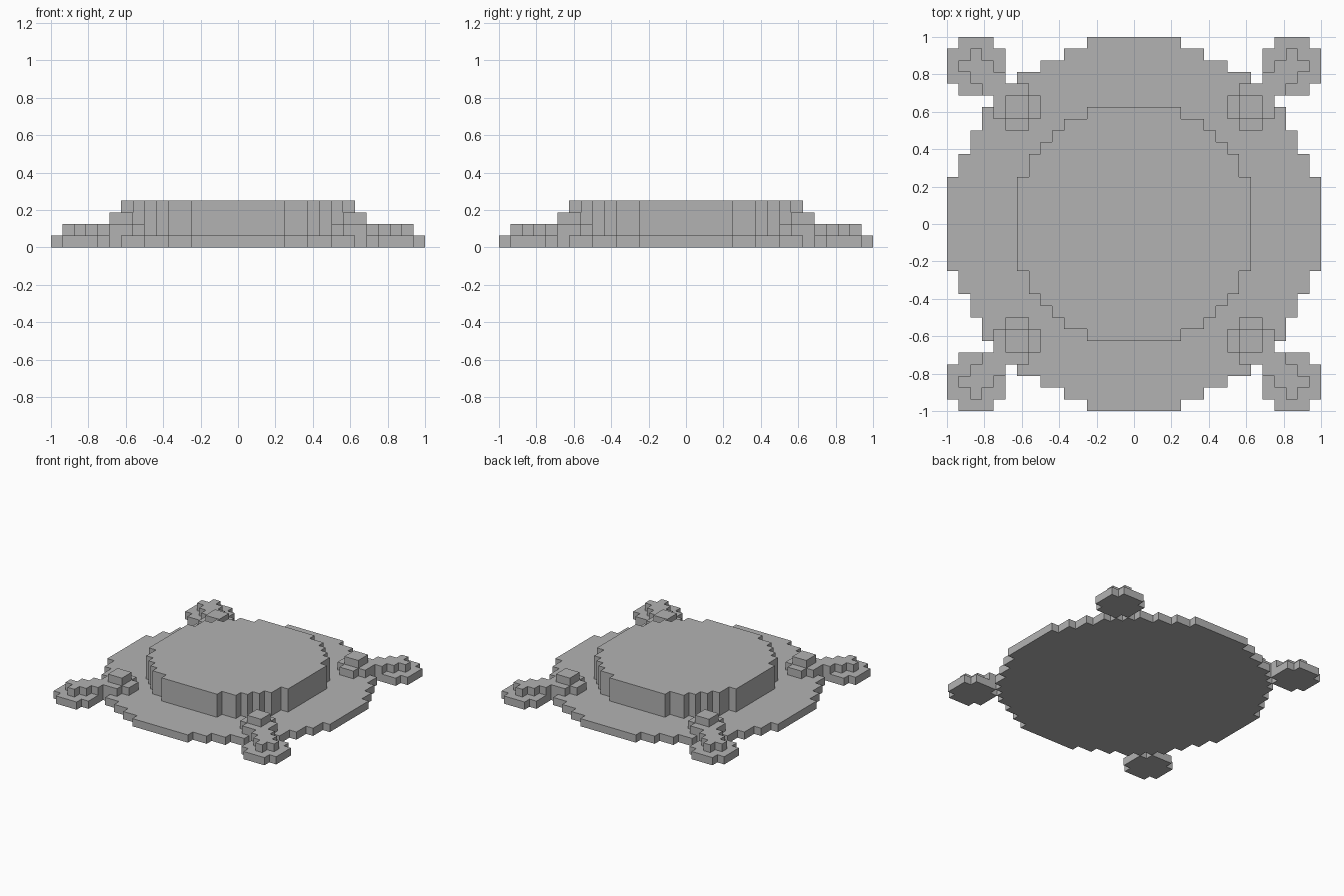
import bpy
import bmesh

U = 1 / 16  # size of one grid step

if "Cube" in bpy.data.objects:
    bpy.data.objects.remove(bpy.data.objects["Cube"], do_unlink=True)

grey = bpy.data.materials.new("plain grey")
grey.use_nodes = True
grey.diffuse_color = (0.45, 0.45, 0.45, 1)
grey.node_tree.nodes["Principled BSDF"].inputs["Base Color"].default_value = grey.diffuse_color


def stepped_round(corners, centre=0):
    """Stepped disc outline: one quarter of outer corners, turned four times."""
    quarter = [corners[0]]
    for (_, y0), (x1, y1) in zip(corners, corners[1:]):
        quarter += [(x1, y0), (x1, y1)]
    outline = []
    for _ in range(4):
        outline += quarter
        quarter = [(-y, x) for x, y in quarter]
    return [(x + centre, y + centre) for x, y in outline]


def slab(name, outline, bottom, top, sx=1, sy=1):
    """Extrude an outline upward between two grid heights."""
    bm = bmesh.new()
    face = bm.faces.new([bm.verts.new((x * sx * U, y * sy * U, bottom * U)) for x, y in outline])
    ext = bmesh.ops.extrude_face_region(bm, geom=[face], use_keep_orig=True)
    verts = [g for g in ext["geom"] if isinstance(g, bmesh.types.BMVert)]
    bmesh.ops.translate(bm, vec=(0, 0, (top - bottom) * U), verts=verts)
    bmesh.ops.recalc_face_normals(bm, faces=bm.faces)
    mesh = bpy.data.meshes.new(name)
    bm.to_mesh(mesh)
    bm.free()
    mesh.materials.append(grey)
    obj = bpy.data.objects.new(name, mesh)
    bpy.context.collection.objects.link(obj)


# Wide base and raised centre
base = [(16, 4), (15, 6), (14, 8), (13, 10), (12, 11),
        (11, 12), (10, 13), (8, 14), (6, 15), (4, 16)]
body = [(10, 4), (9, 6), (8, 7), (7, 8), (6, 9), (4, 10)]
slab("base_disc", stepped_round(base), 0, 1)
slab("raised_body", stepped_round(body), 1, 4)

# Corner leg outline, mirrored across its diagonal
side = [(9, 8), (11, 8), (11, 9), (12, 9), (12, 11), (13, 11),
        (13, 12), (14, 12), (14, 13), (15, 13), (15, 14)]
leg = [(9, 9)] + side + [(14, 14)] + [(y, x) for x, y in reversed(side)]
foot = stepped_round([(2.5, 1.5), (1.5, 2.5)], 13.5)
knob = stepped_round([(1, 1)], 10)

for sx, across in ((1, "left"), (-1, "right")):
    for sy, along in ((-1, "front"), (1, "back")):
        place = along + "_" + across
        slab(place + "_foot", foot, 0, 1, sx, sy)
        slab(place + "_leg", leg, 1, 2, sx, sy)
        slab(place + "_knob", knob, 2, 3, sx, sy)
